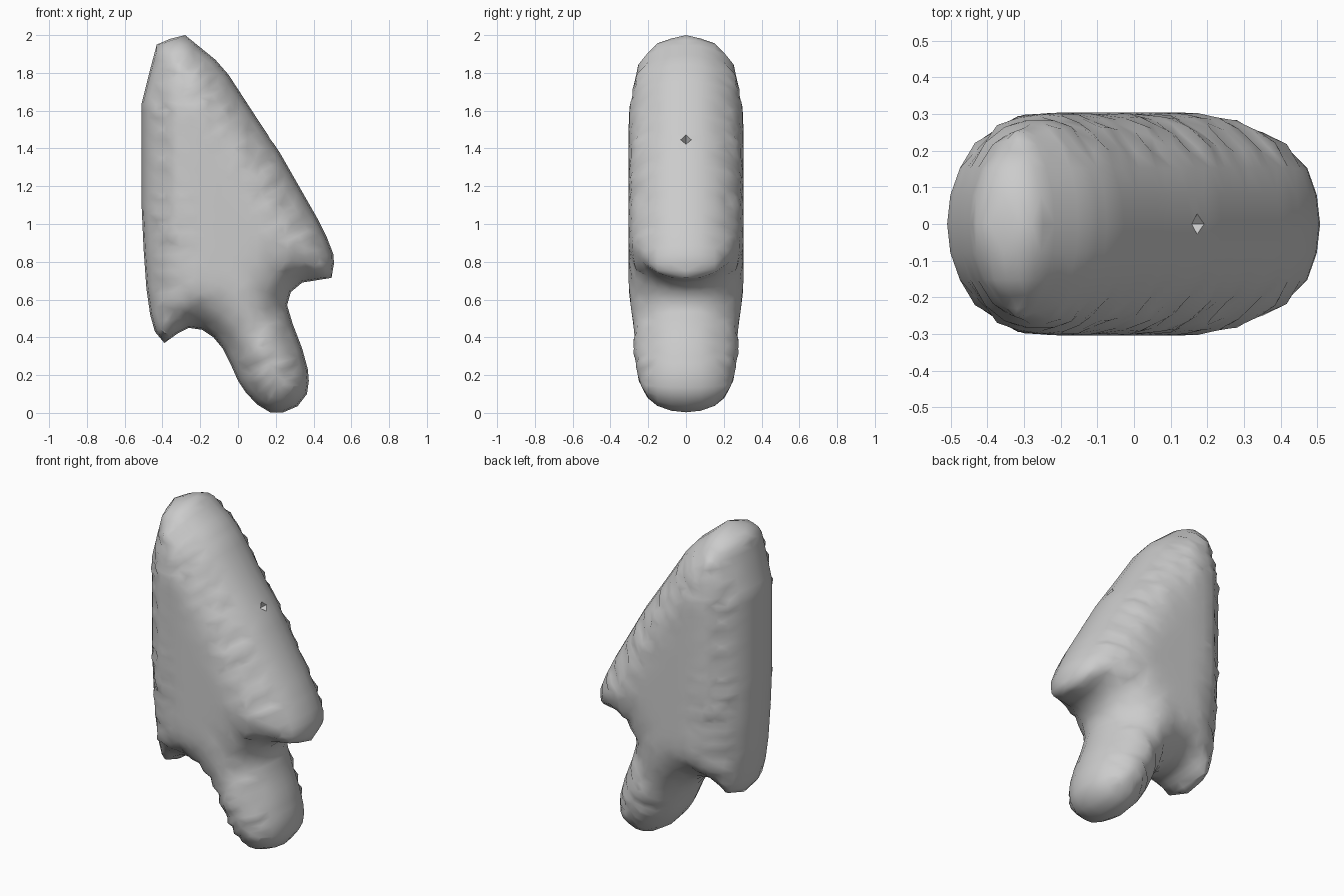
import bpy, bmesh, math
from mathutils import Vector
from mathutils.geometry import delaunay_2d_cdt

if "Cube" in bpy.data.objects:
    bpy.data.objects.remove(bpy.data.objects["Cube"])

HALF, ROUND = 0.305, 0.26      # half thickness and edge rounding

# Front outline (x, z) of the puffy arrow
outline = [(-.28, 2), (-.12, 1.87), (-.05, 1.79), (.09, 1.575), (.22, 1.38), (.42, 1.03),
           (.47, .93), (.505, .84), (.508, .79), (.495, .715), (.34, .69), (.28, .64),
           (.26, .57), (.29, .47), (.34, .34), (.37, .23), (.375, .17), (.365, .1),
           (.315, .035), (.24, .003), (.17, .003), (.1, .045), (.04, .11), (0, .17),
           (-.04, .26), (-.08, .34), (-.13, .4), (-.19, .44), (-.26, .45), (-.32, .42),
           (-.39, .37), (-.44, .43), (-.465, .52), (-.485, .66), (-.5, .87),
           (-.51, 1.09), (-.51, 1.64), (-.47, 1.8), (-.43, 1.95), (-.36, 1.98)]
poly = [Vector(p) for p in reversed(outline)]
segs = list(zip(poly, poly[1:] + poly[:1]))


def depth_inside(p):
    """Distance to the outline, negative outside."""
    inside, best = False, 9.0
    for a, b in segs:
        d = b - a
        t = max(0, min(1, (p - a).dot(d) / d.length_squared))
        best = min(best, (p - a - d * t).length)
        if (a.y > p.y) != (b.y > p.y) and p.x < a.x + d.x * (p.y - a.y) / d.y:
            inside = not inside
    return best if inside else -best


# Resample the rim, then add inner rings and an interior grid
rim, normals = [], []
for a, b in segs:
    n = max(1, round((b - a).length / 0.04))
    d = (b - a).normalized()
    for i in range(n):
        rim.append(a.lerp(b, i / n))
        normals.append(Vector((-d.y, d.x)))
normals = [(normals[i - 1] + v).normalized() for i, v in enumerate(normals)]
points = list(rim)


def add_point(p, minimum, gap):
    if depth_inside(p) >= minimum and all((p - q).length > gap for q in points):
        points.append(p)


for deg in (15, 30, 45, 60, 75, 90):
    off = ROUND * (1 - math.cos(math.radians(deg)))
    for p, nrm in zip(rim, normals):
        add_point(p + nrm * off, off * 0.9, 0.007 if deg < 40 else 0.016)
for i in range(-11, 12):
    for j in range(1, 41):
        add_point(Vector((i * 0.05, j * 0.05)), 0.1, 0.025)

count = len(rim)
flat, _, tris, *_ = delaunay_2d_cdt(points, [], [list(range(count))], 1, 1e-6)

# Inflate the flat triangulation by distance from the rim
height = []
for i, p in enumerate(flat):
    t = min(1, max(0, depth_inside(p)) / ROUND)
    height.append(0 if i < count else HALF * math.sqrt(1 - (1 - t) ** 2))
near = [set() for _ in flat]
for tri in tris:
    for v in tri:
        near[v].update(w for w in tri if w != v)
for _ in range(3):
    height = [h if h < 0.2 else 0.4 * h + 0.6 * sum(height[k] for k in near[i]) / len(near[i])
              for i, h in enumerate(height)]

# Arrow body: front and back halves sharing the rim
bm = bmesh.new()
front = [bm.verts.new((p.x, -h, p.y)) for p, h in zip(flat, height)]
back = [f if i < count else bm.verts.new((f.co.x, -f.co.y, f.co.z)) for i, f in enumerate(front)]
for tri in tris:
    bm.faces.new([front[k] for k in tri])
    if any(k >= count for k in tri):
        bm.faces.new([back[k] for k in reversed(tri)])
bmesh.ops.recalc_face_normals(bm, faces=bm.faces)
mesh = bpy.data.meshes.new("arrow_body")
bm.to_mesh(mesh)
bm.free()
arrow = bpy.data.objects.new("arrow_body", mesh)
bpy.context.collection.objects.link(arrow)

# Small pit on the sloping edge
slope = Vector((0.825, 0, 0.565))
bpy.ops.mesh.primitive_cone_add(vertices=4, radius1=0.07, radius2=0, depth=0.12,
                                location=Vector((0.174, 0, 1.447)) + slope * 0.01)
cutter = bpy.context.object
cutter.name = "pit_cutter"
cutter.rotation_mode = 'QUATERNION'
cutter.rotation_quaternion = (-slope).to_track_quat('Z', 'Y')
cutter.hide_render = True
cutter.hide_set(True)
cut = arrow.modifiers.new("pit", 'BOOLEAN')
cut.operation, cut.object, cut.solver = 'DIFFERENCE', cutter, 'EXACT'

bpy.context.view_layer.objects.active = arrow
arrow.select_set(True)
bpy.ops.object.shade_smooth_by_angle(angle=math.radians(50))
